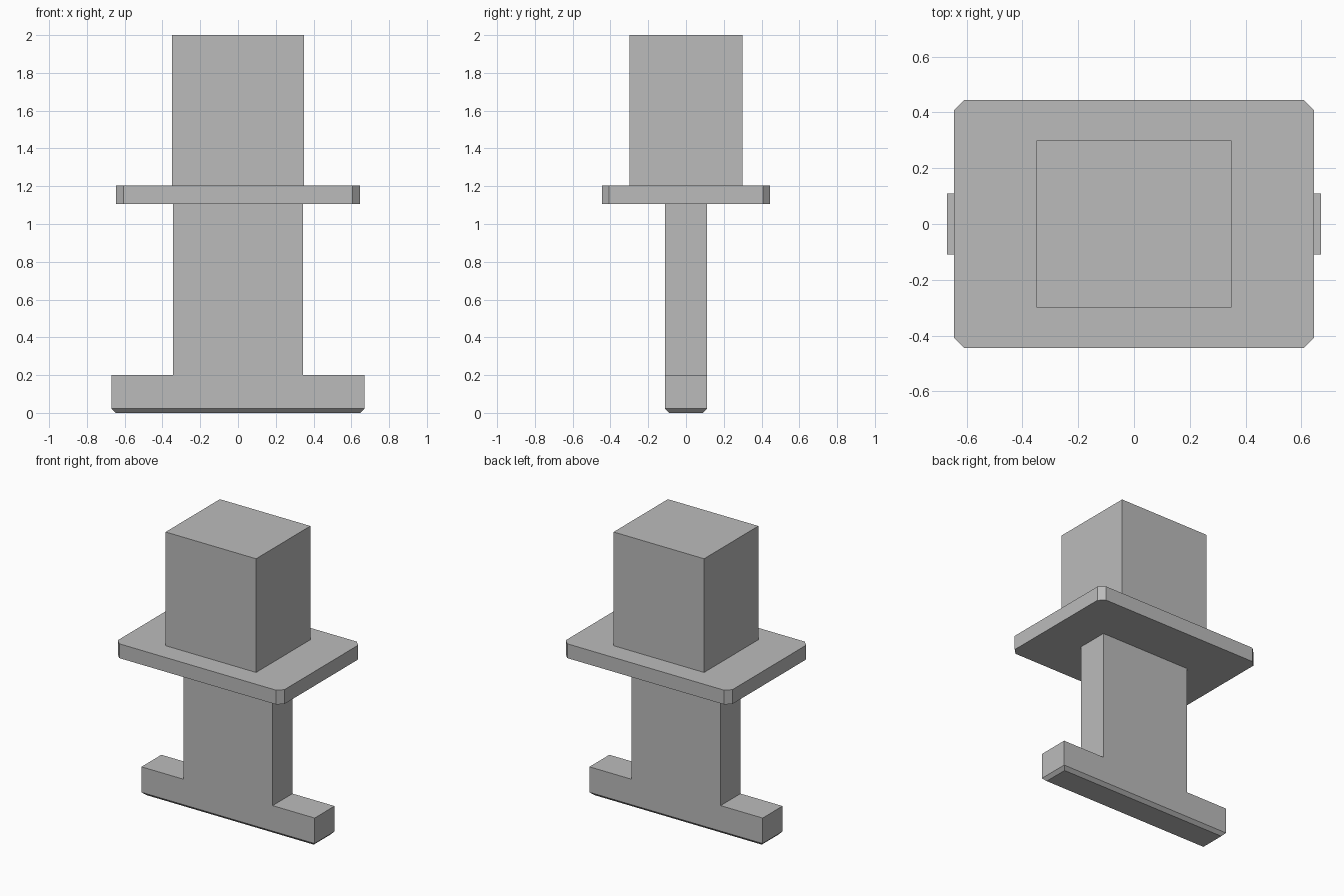
import bpy
import bmesh

if "Cube" in bpy.data.objects:
    bpy.data.objects.remove(bpy.data.objects["Cube"], do_unlink=True)

grey = bpy.data.materials.new("plain grey")
grey.use_nodes = True
colour = (0.5, 0.5, 0.5, 1)
grey.diffuse_color = colour
grey.node_tree.nodes["Principled BSDF"].inputs["Base Color"].default_value = colour


def prism(name, outline, direction, bevel=0, picks=None):
    """Extrude an outline along direction, then chamfer the picked edges."""
    bm = bmesh.new()
    face = bm.faces.new([bm.verts.new(p) for p in outline])
    moved = bmesh.ops.extrude_face_region(bm, geom=[face], use_keep_orig=True)["geom"]
    bmesh.ops.translate(bm, vec=direction,
                        verts=[g for g in moved if isinstance(g, bmesh.types.BMVert)])
    bmesh.ops.recalc_face_normals(bm, faces=bm.faces)
    if bevel:
        bmesh.ops.bevel(bm, geom=[e for e in bm.edges if picks(e)], offset=bevel,
                        segments=1, affect='EDGES')
    mesh = bpy.data.meshes.new(name)
    bm.to_mesh(mesh)
    bm.free()
    mesh.materials.append(grey)
    obj = bpy.data.objects.new(name, mesh)
    bpy.context.collection.objects.link(obj)
    return obj


def rectangle(x, y, z):
    return [(-x, -y, z), (x, -y, z), (x, y, z), (-x, y, z)]


def is_upright(edge):
    a, b = edge.verts
    return abs(a.co.z - b.co.z) > 0.01


def is_at_bottom(edge):
    return all(v.co.z < 0.001 for v in edge.verts)


# Flat stem with a wide foot, chamfered around the underside
half = [(0.67, 0), (0.67, 0.2), (0.345, 0.2), (0.345, 1.105)]
depth = 0.11
side = [(x, -depth, z) for x, z in half] + [(-x, -depth, z) for x, z in reversed(half)]
prism("stem_and_foot", side, (0, 2 * depth, 0), 0.022, is_at_bottom)

# Collar plate with clipped corners
prism("collar_plate", rectangle(0.645, 0.445, 1.105), (0, 0, 0.1), 0.038, is_upright)

# Upper block
prism("upper_block", rectangle(0.35, 0.3, 1.205), (0, 0, 0.795))
